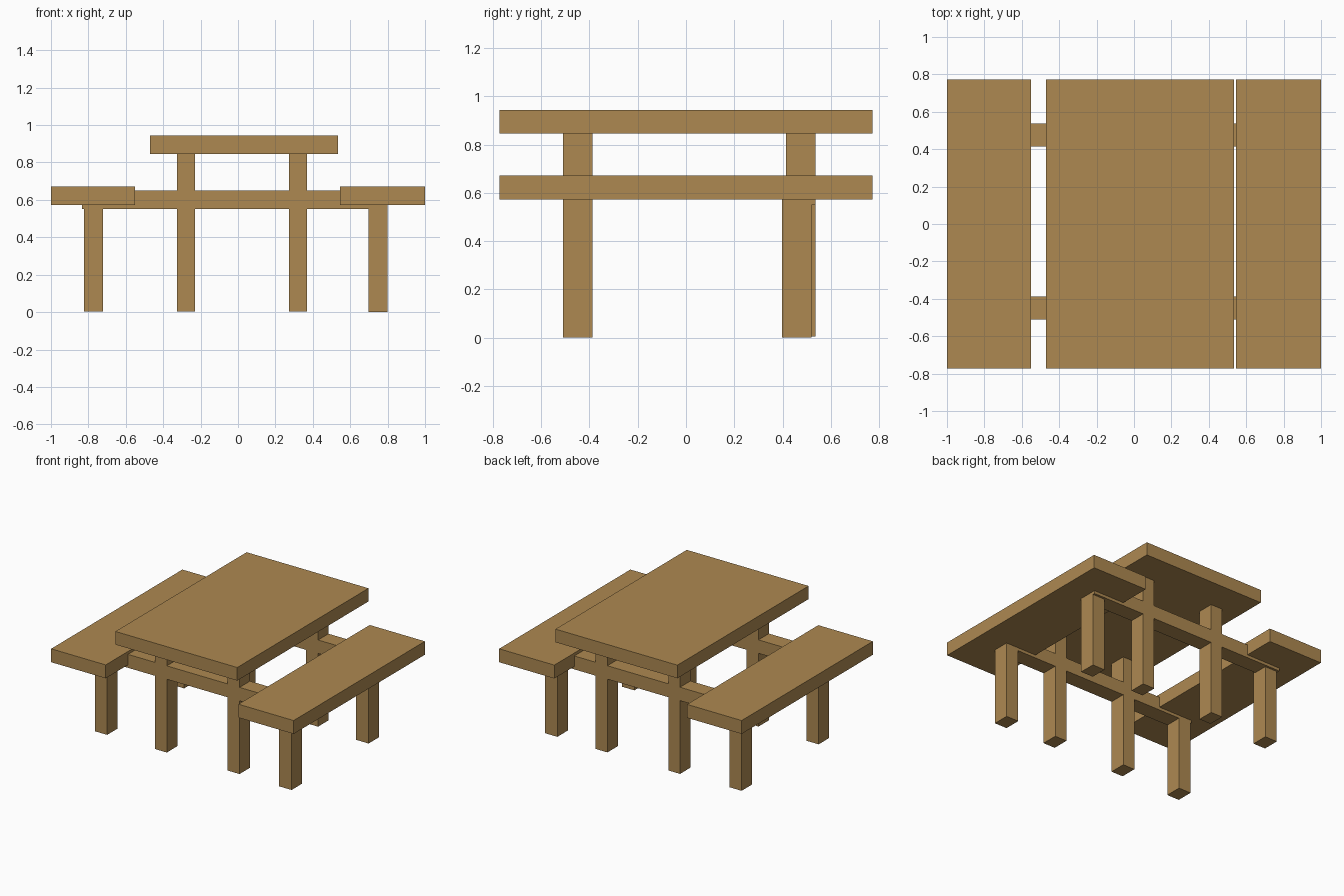
import bpy

if "Cube" in bpy.data.objects:
    bpy.data.objects.remove(bpy.data.objects["Cube"])

wood = bpy.data.materials.new("wood")
wood.diffuse_color = (0.42, 0.25, 0.083, 1)
wood.use_nodes = True
wood.node_tree.nodes["Principled BSDF"].inputs["Base Color"].default_value = wood.diffuse_color


def box(name, x, y, z):
    """Box from (min, max) ranges on each axis."""
    bpy.ops.mesh.primitive_cube_add(size=1, location=[sum(r) / 2 for r in (x, y, z)])
    ob = bpy.context.object
    ob.name = name
    ob.scale = [r[1] - r[0] for r in (x, y, z)]
    bpy.ops.object.transform_apply(location=False, rotation=False, scale=True)
    ob.data.materials.append(wood)


# Tabletop and the two benches
LENGTH = (-0.773, 0.773)
box("tabletop", (-0.47, 0.535), LENGTH, (0.845, 0.943))
box("left_bench_seat", (-1.0, -0.55), LENGTH, (0.572, 0.672))
box("right_bench_seat", (0.545, 1.0), LENGTH, (0.572, 0.672))

# Front and back frames: cross beam, tall table legs, short bench legs
for side, frame_y, bench_y in (("front", (-0.51, -0.387), (-0.51, -0.387)),
                               ("back", (0.415, 0.537), (0.397, 0.52))):
    box(side + "_cross_beam", (-0.833, 0.799), frame_y, (0.55, 0.65))
    box(side + "_left_table_leg", (-0.327, -0.23), frame_y, (0.004, 0.85))
    box(side + "_right_table_leg", (0.272, 0.37), frame_y, (0.004, 0.85))
    box(side + "_left_bench_leg", (-0.823, -0.722), bench_y, (0.004, 0.58))
    box(side + "_right_bench_leg", (0.697, 0.799), bench_y, (0.0, 0.58))
